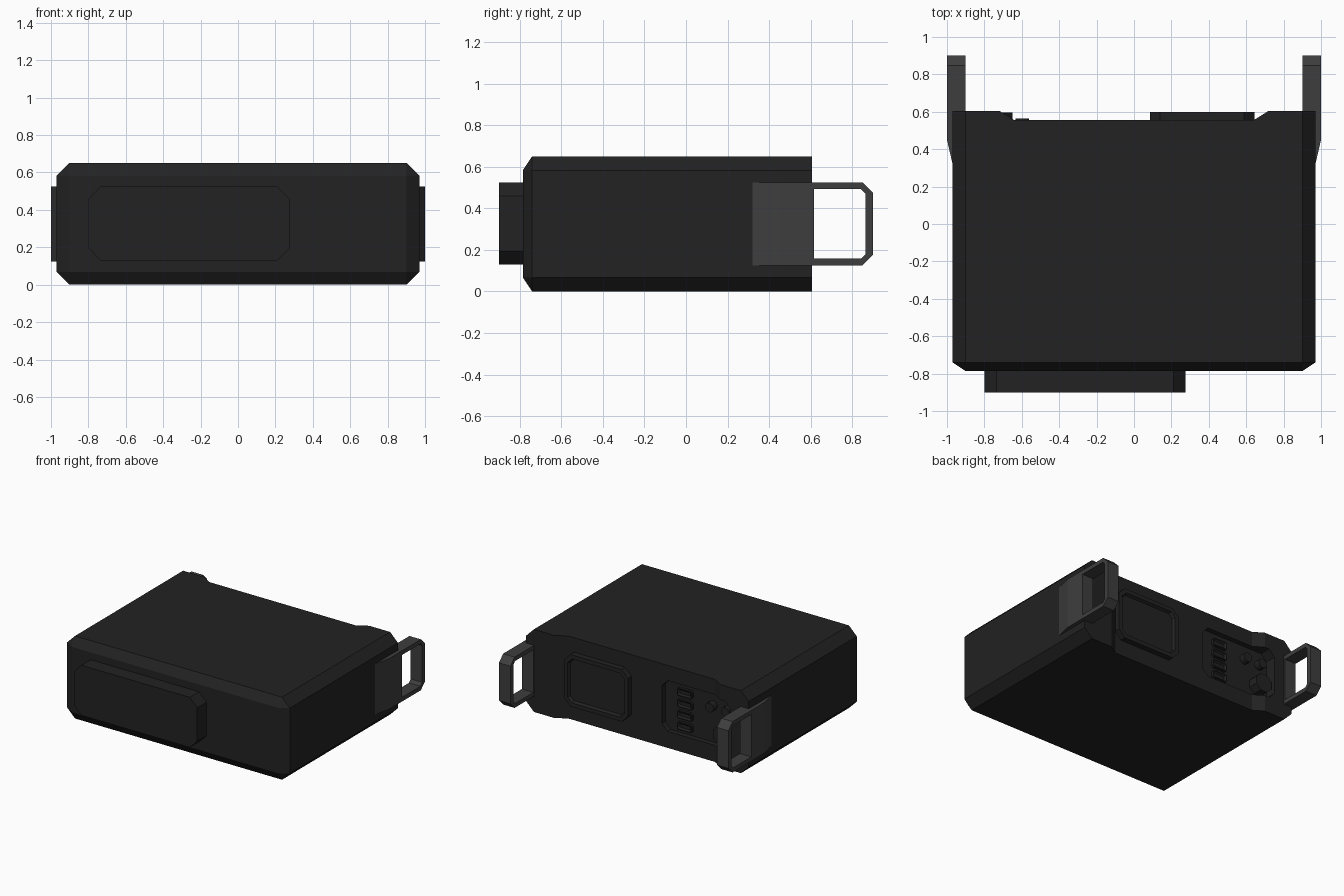
import bpy, bmesh, math
from mathutils import Vector

if "Cube" in bpy.data.objects:
    bpy.data.objects.remove(bpy.data.objects["Cube"])

def material(name, v):
    m = bpy.data.materials.new(name)
    m.diffuse_color = (v, v, v, 1)
    m.use_nodes = True
    m.node_tree.nodes["Principled BSDF"].inputs["Base Color"].default_value = m.diffuse_color
    return m

DARK = material("dark_shell", 0.016)
GREY = material("grey_handle", 0.048)

def finish(name, bm, mat):
    bmesh.ops.recalc_face_normals(bm, faces=bm.faces[:])
    me = bpy.data.meshes.new(name)
    bm.to_mesh(me)
    bm.free()
    me.materials.append(mat)
    ob = bpy.data.objects.new(name, me)
    bpy.context.collection.objects.link(ob)
    return ob

def prism(name, pts, axis, lo, hi, mat=DARK, inset=None):
    """Extrude a 2D outline along an axis; optional (width, depth) inset of the far end."""
    def place(p, d):
        c = list(p)
        c.insert("xyz".index(axis), d)
        return c
    bm = bmesh.new()
    a = [bm.verts.new(place(p, lo)) for p in pts]
    b = [bm.verts.new(place(p, hi)) for p in pts]
    bm.faces.new(a)
    end = bm.faces.new(b)
    n = len(pts)
    for i in range(n):
        j = (i + 1) % n
        bm.faces.new((a[i], a[j], b[j], b[i]))
    bmesh.ops.recalc_face_normals(bm, faces=bm.faces[:])
    if inset:
        bmesh.ops.inset_region(bm, faces=[end], thickness=inset[0])
        bmesh.ops.inset_region(bm, faces=[end], thickness=0.012, depth=inset[1])
    return finish(name, bm, mat)

def octagon(x0, x1, z0, z1, c):
    return [(x0 + c, z0), (x1 - c, z0), (x1, z0 + c), (x1, z1 - c),
            (x1 - c, z1), (x0 + c, z1), (x0, z1 - c), (x0, z0 + c)]

def round_outline(x, z, r, n):
    return [(x + r * math.cos(math.tau * (i + .5) / n),
             z + r * math.sin(math.tau * (i + .5) / n)) for i in range(n)]

def cut(ob, cutter):
    cutter.hide_render = True
    m = ob.modifiers.new("cut", 'BOOLEAN')
    m.operation, m.solver, m.object = 'DIFFERENCE', 'EXACT', cutter
    bpy.context.view_layer.objects.active = ob
    bpy.ops.object.modifier_apply(modifier=m.name)
    bpy.data.objects.remove(cutter)

# Main shell: octagonal section with a chamfered front
bm = bmesh.new()
for y in (0.605, -0.74):
    for x, z in octagon(-0.97, 0.97, 0, 0.65, 0.068):
        bm.verts.new((x, y, z))
for x in (-0.902, 0.902):
    for z in (0.068, 0.582):
        bm.verts.new((x, -0.785, z))
bmesh.ops.convex_hull(bm, input=bm.verts[:])
bmesh.ops.dissolve_limit(bm, angle_limit=0.01, verts=bm.verts[:], edges=bm.edges[:])
shell = finish("main_shell", bm, DARK)

# Shallow full-height recess and control pocket in the back
cut(shell, prism("recess_cutter", [(-0.80, 0.655), (-0.64, 0.555), (0.64, 0.555), (0.80, 0.655)],
                 'z', -0.1, 0.8))
cut(shell, prism("pocket_cutter", octagon(-0.81, -0.18, 0.13, 0.53, 0.05), 'y', 0.515, 0.8))

# Front battery block
prism("front_block", octagon(-0.80, 0.275, 0.13, 0.525, 0.065), 'y', -0.78, -0.90)

# Back screen with raised rim
prism("back_screen", octagon(0.085, 0.643, 0.125, 0.535, 0.055), 'y', 0.54, 0.60,
      inset=(0.035, -0.02))

# Controls inside the pocket
for i in range(4):
    z = 0.455 - 0.089 * i
    prism(f"port_{i + 1}", octagon(-0.425, -0.295, z - 0.032, z + 0.032, 0.012), 'y', 0.50, 0.535,
          inset=(0.008, -0.012))
prism("button_inner", round_outline(-0.598, 0.42, 0.037, 12), 'y', 0.50, 0.565)
prism("button_outer", round_outline(-0.735, 0.42, 0.037, 12), 'y', 0.50, 0.565)
prism("control_knob", round_outline(-0.72, 0.24, 0.075, 8), 'y', 0.50, 0.595)

# Side grab handles: tapered strap, chamfered tip, window through the loop
for side, s in (("left", -1), ("right", 1)):
    outline = [(s * x, y) for x, y in
               ((0.90, 0.90), (1.0, 0.90), (1.0, 0.45), (0.97, 0.32), (0.90, 0.32))]
    handle = prism(side + "_handle", outline, 'z', 0.125, 0.525, GREY)
    bm = bmesh.new()
    bm.from_mesh(handle.data)
    tips = [e for e in bm.edges if all(v.co.y > 0.89 for v in e.verts)
            and abs(e.verts[0].co.z - e.verts[1].co.z) < 0.01]
    bmesh.ops.bevel(bm, geom=tips, offset=0.052, segments=1, affect='EDGES')
    bm.to_mesh(handle.data)
    bm.free()
    window = [(0.615, 0.158), (0.842, 0.158), (0.864, 0.18), (0.864, 0.47),
              (0.842, 0.492), (0.615, 0.492)]
    cut(handle, prism("window_cutter", window, 'x', s * 0.8, s * 1.1, GREY))
